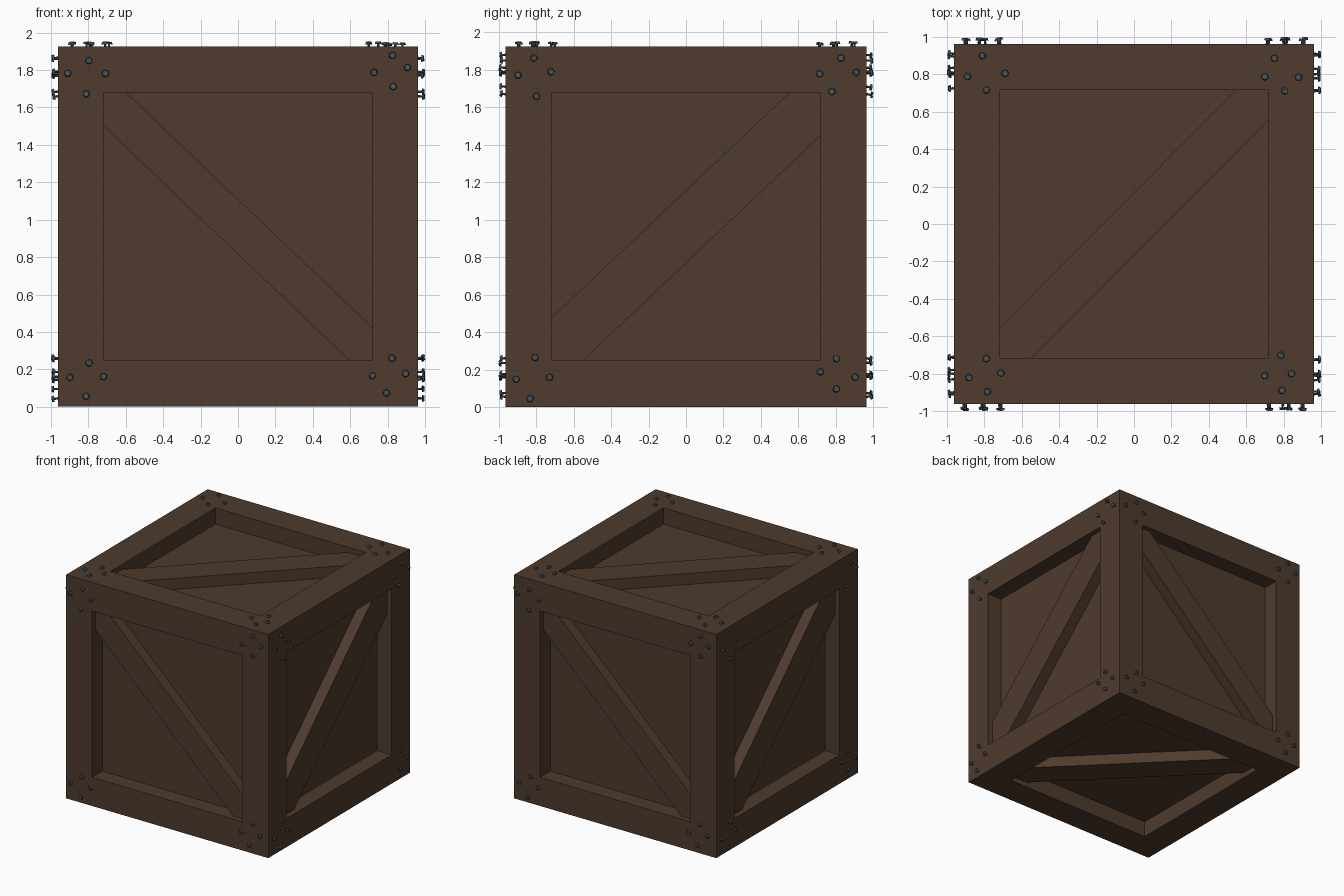
import bpy, bmesh, math, random
from mathutils import Matrix, Vector

if "Cube" in bpy.data.objects:
    bpy.data.objects.remove(bpy.data.objects["Cube"])

random.seed(4)
H = 0.9625        # half size of the crate
FRAME = 0.247     # width of the frame boards
RECESS = 0.14     # depth of the panels
BRACE_SET = 0.045 # braces sit slightly below the frame


def material(name, rgb):
    m = bpy.data.materials.new(name)
    m.diffuse_color = (*rgb, 1)
    m.use_nodes = True
    m.node_tree.nodes["Principled BSDF"].inputs["Base Color"].default_value = m.diffuse_color
    return m


wood = material("dark brown wood", (0.077, 0.043, 0.027))
steel = material("grey blue steel", (0.070, 0.090, 0.108))


def finish(bm, name, mat):
    bmesh.ops.recalc_face_normals(bm, faces=bm.faces)
    me = bpy.data.meshes.new(name)
    bm.to_mesh(me)
    bm.free()
    me.materials.append(mat)
    ob = bpy.data.objects.new(name, me)
    bpy.context.collection.objects.link(ob)
    return ob


def side_matrix(u, v, w):
    """Local u, v across a crate side and w outward, origin at the side's centre."""
    u, v, w = Vector(u), Vector(v), Vector(w)
    m = Matrix((u, v, w)).transposed().to_4x4()
    m.translation = w * H + Vector((0, 0, H))
    return m


# Crate body: cube with a recessed panel in every side
bm = bmesh.new()
bmesh.ops.create_cube(bm, size=2 * H, matrix=Matrix.Translation((0, 0, H)))
sides = list(bm.faces)
bmesh.ops.inset_individual(bm, faces=sides, thickness=FRAME, use_even_offset=True)
panels = bmesh.ops.extrude_discrete_faces(bm, faces=sides)["faces"]
for f in panels:
    f.normal_update()
    bmesh.ops.translate(bm, verts=f.verts, vec=-f.normal * RECESS)
finish(bm, "crate_body", wood)


def brace(name, mat, along, down, flip):
    """Diagonal board: a hexagon running from corner to corner of a panel."""
    c = H - FRAME
    s = -1 if flip else 1
    pts = [(c, c), (c - along, c), (-c, -c + down),
           (-c, -c), (-c + along, -c), (c, c - down)]
    bm = bmesh.new()
    f = bm.faces.new([bm.verts.new((s * x, y, -BRACE_SET)) for x, y in pts])
    g = bmesh.ops.extrude_face_region(bm, geom=[f])["geom"]
    vs = [e for e in g if isinstance(e, bmesh.types.BMVert)]
    bmesh.ops.translate(bm, verts=vs, vec=(0, 0, BRACE_SET - RECESS - 0.005))
    bmesh.ops.transform(bm, matrix=mat, verts=bm.verts)
    finish(bm, name, wood)


def prism(bm, pts, z0, z1, mat):
    lo = [bm.verts.new(mat @ Vector((x, y, z0))) for x, y in pts]
    hi = [bm.verts.new(mat @ Vector((x * 0.85, y * 0.85, z1))) for x, y in pts]
    bm.faces.new(lo[::-1])
    bm.faces.new(hi)
    n = len(pts)
    for i in range(n):
        bm.faces.new((lo[i], lo[(i + 1) % n], hi[(i + 1) % n], hi[i]))


def arc(r, a0, a1, n):
    return [(r * math.cos(a0 + (a1 - a0) * i / n), r * math.sin(a0 + (a1 - a0) * i / n))
            for i in range(n)]


def screws(name, mat, spots, out):
    """Slotted screws standing a little proud of the boards."""
    bm = bmesh.new()
    r, gap = 0.019, math.radians(14)
    for u, v in spots:
        top = out + random.uniform(-0.004, 0.004)
        m = (mat @ Matrix.Translation((u, v, 0))
             @ Matrix.Rotation(random.uniform(-0.15, 0.15), 4, 'X')
             @ Matrix.Rotation(random.uniform(-0.15, 0.15), 4, 'Y')
             @ Matrix.Rotation(math.radians(-45) + random.uniform(-0.7, 0.7), 4, 'Z'))
        prism(bm, arc(0.007, 0, 2 * math.pi, 8), -0.02, top - 0.010, m)   # shank
        prism(bm, arc(r, 0, 2 * math.pi, 12), top - 0.012, top - 0.006, m)  # head
        for k in (0, math.pi):                                            # slot halves
            half = arc(r * 0.9, k + gap, k + math.pi - gap, 7)
            half.append((r * 0.9 * math.cos(k + math.pi - gap),
                         r * 0.9 * math.sin(k + math.pi - gap)))
            prism(bm, half, top - 0.007, top, m)
    finish(bm, name, steel)


# Screw spots for front/back, right/left and top
front_spots = [(-.91, 1.78), (-.80, 1.85), (-.71, 1.78), (-.81, 1.67),
               (.725, 1.79), (.825, 1.88), (.905, 1.81), (.83, 1.71),
               (-.90, .16), (-.80, .235), (-.72, .16), (-.815, .055),
               (.825, .26), (.715, .165), (.895, .175), (.795, .075)]
right_spots = [(-.895, 1.77), (-.81, 1.865), (-.725, 1.79), (-.80, 1.66),
               (.83, 1.86), (.91, 1.79), (.71, 1.78), (.78, 1.685),
               (-.81, .26), (-.91, .145), (-.725, .16), (-.835, .045),
               (.80, .255), (.715, .185), (.90, .16), (.80, .095)]
top_spots = [(-.89, .79), (-.81, .90), (-.69, .805), (-.79, .715),
             (.75, .885), (.70, .785), (.88, .785), (.805, .71),
             (-.885, -.82), (-.79, -.72), (-.71, -.795), (-.785, -.895),
             (.785, -.70), (.70, -.81), (.84, -.80), (.79, -.89)]
front_spots = [(u, z - H) for u, z in front_spots]
right_spots = [(u, z - H) for u, z in right_spots]

X, Y, Z = Vector((1, 0, 0)), Vector((0, 1, 0)), Vector((0, 0, 1))
# name, u, v, outward, brace along/down, flipped, screws, screw height
layout = [
    ("front", X, Z, -Y, .12, .18, True, front_spots, .033),
    ("back", -X, Z, Y, .12, .18, True, front_spots, .033),
    ("right", Y, Z, X, .165, .232, False, right_spots, .033),
    ("left", -Y, Z, -X, .165, .232, False, right_spots, .033),
    ("top", X, Y, Z, .17, .165, False, top_spots, .024),
    ("bottom", X, -Y, -Z, .17, .165, False, None, 0),
]
for name, u, v, w, along, down, flip, spots, out in layout:
    m = side_matrix(u, v, w)
    brace(name + "_brace", m, along, down, flip)
    if spots:
        screws(name + "_screws", m, spots, out)
